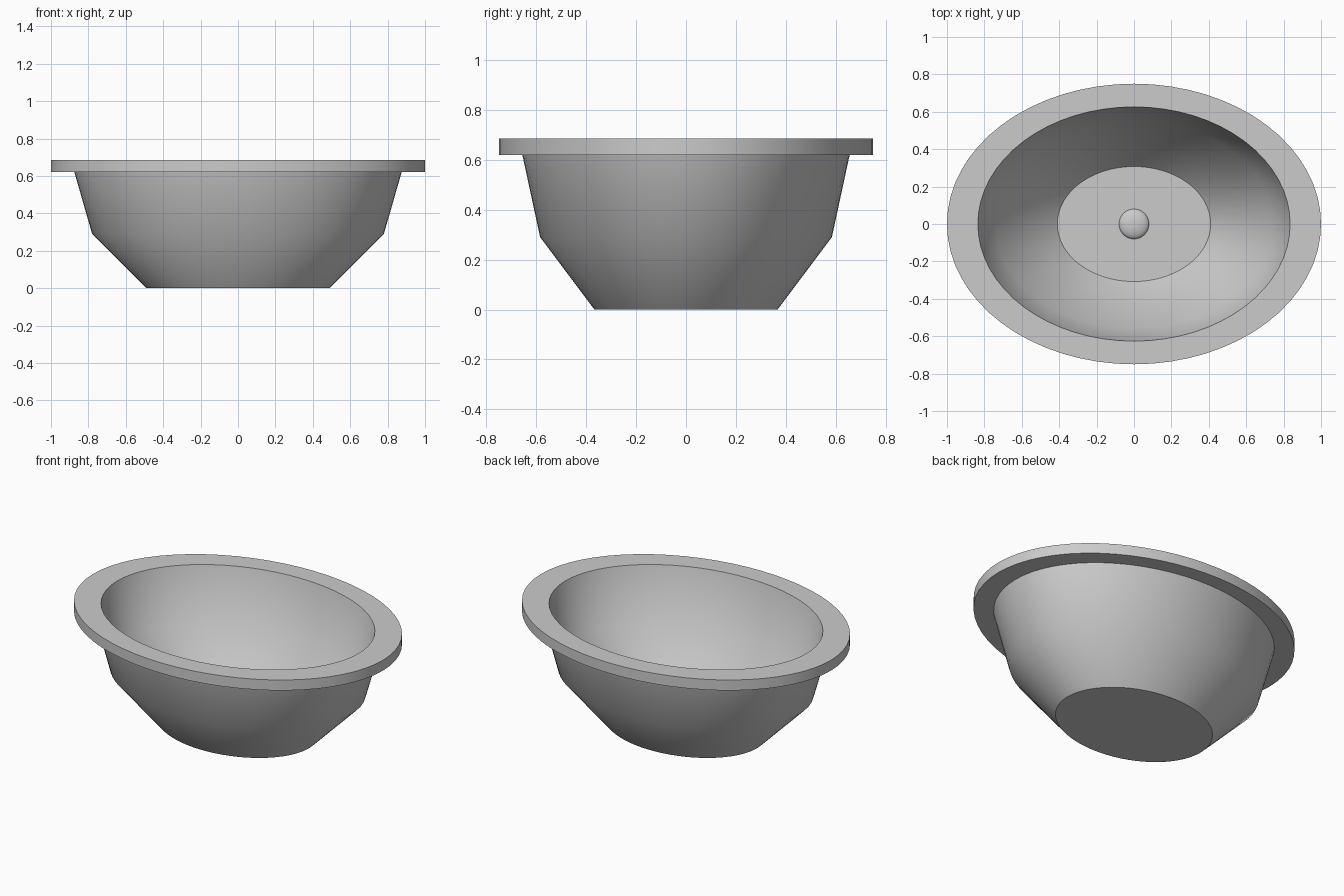
import bpy, bmesh
from math import cos, sin, pi, radians

cube = bpy.data.objects.get("Cube")
if cube:
    bpy.data.objects.remove(cube, do_unlink=True)

SEGMENTS = 64

# Single grey material
grey = bpy.data.materials.new("light_grey")
grey.use_nodes = True
color = (0.6, 0.6, 0.6, 1)
grey.diffuse_color = color
grey.node_tree.nodes["Principled BSDF"].inputs["Base Color"].default_value = color


def lathe(name, profile, y_scale, close_start, close_end):
    """Sweep (radius, z) points around an oval and cap the ends."""
    bm = bmesh.new()
    rings = []
    for r, z in profile:
        angles = [2 * pi * i / SEGMENTS for i in range(SEGMENTS)]
        rings.append([bm.verts.new((r * cos(a), r * y_scale * sin(a), z)) for a in angles])
    for low, high in zip(rings, rings[1:]):
        for i in range(SEGMENTS):
            j = (i + 1) % SEGMENTS
            bm.faces.new((low[i], low[j], high[j], high[i]))
    if close_start:
        bm.faces.new(rings[0][::-1])
    if close_end:
        bm.faces.new(rings[-1])
    bmesh.ops.recalc_face_normals(bm, faces=bm.faces[:])
    mesh = bpy.data.meshes.new(name)
    bm.to_mesh(mesh)
    bm.free()
    mesh.materials.append(grey)
    obj = bpy.data.objects.new(name, mesh)
    bpy.context.collection.objects.link(obj)
    bpy.ops.object.select_all(action='DESELECT')
    obj.select_set(True)
    bpy.context.view_layer.objects.active = obj
    bpy.ops.object.shade_smooth_by_angle(angle=radians(35))
    return obj


# Oval basin: outer wall, flat rim, inner wall, floor
FLOOR = 0.05
lathe("basin", [(0.49, 0), (0.78, 0.29), (0.875, 0.62), (1, 0.62), (1, 0.685),
                (0.835, 0.685), (0.74, 0.35), (0.41, FLOOR)], 0.75, True, True)

# Round, shallow domed drain plug on the floor
dome = [(0.08 * cos(t * pi / 16), FLOOR + 0.03 * sin(t * pi / 16)) for t in range(8)]
lathe("drain_plug", dome, 1, False, True)
